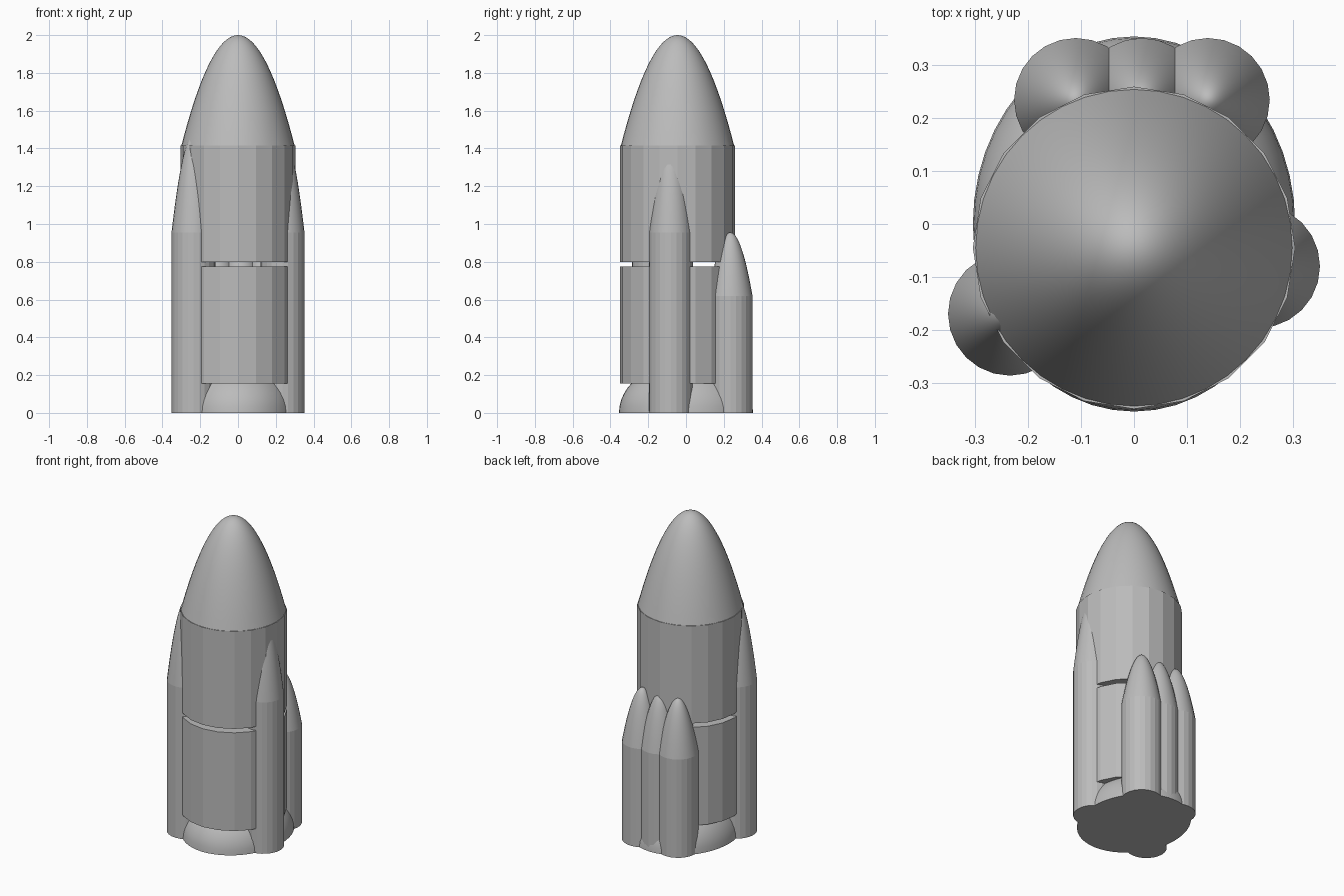
import bpy
import math

cube = bpy.data.objects.get("Cube")
if cube:
    bpy.data.objects.remove(cube, do_unlink=True)

GREY = (0.5, 0.5, 0.5, 1)
grey = bpy.data.materials.new("matte grey")
grey.use_nodes = True
grey.diffuse_color = GREY
grey.node_tree.nodes["Principled BSDF"].inputs["Base Color"].default_value = GREY

BODY_Y, BODY_R = -0.045, 0.305
BOOSTER_R = 0.117


def lathe(name, profile, x, y, sides, smooth=False, stretch_y=1.0):
    """Revolve a bottom-to-top (radius, z) profile, closing both ends."""
    verts, faces, rings = [], [], []
    for r, z in profile:
        count = sides if r > 0 else 1
        rings.append(range(len(verts), len(verts) + count))
        for i in range(count):
            a = math.tau * i / sides
            verts.append((r * math.cos(a), r * math.sin(a) * stretch_y, z))
    for low, high in zip(rings, rings[1:]):
        for i in range(sides):
            j = (i + 1) % sides
            if len(high) == 1:
                faces.append((low[i], low[j], high[0]))
            else:
                faces.append((low[i], low[j], high[j], high[i]))
    faces.append(tuple(reversed(rings[0])))
    if len(rings[-1]) > 1:
        faces.append(tuple(rings[-1]))
    mesh = bpy.data.meshes.new(name)
    mesh.from_pydata(verts, [], faces)
    mesh.materials.append(grey)
    obj = bpy.data.objects.new(name, mesh)
    obj.location = (x, y, 0)
    bpy.context.collection.objects.link(obj)
    if smooth:
        bpy.ops.object.select_all(action="DESELECT")
        obj.select_set(True)
        bpy.context.view_layer.objects.active = obj
        bpy.ops.object.shade_smooth_by_angle(angle=math.radians(40))
    return obj


def nose(name, r, base, tip, x, y, sides):
    """Rounded parabolic nose; rings crowd towards the tip."""
    steps = 20
    profile = [(r * (1 - k / steps), tip - (tip - base) * (1 - k / steps) ** 2)
               for k in range(steps + 1)]
    lathe(name, profile, x, y, sides, smooth=True)


def booster(name, x, y, shoulder, tip):
    lathe(name + "_tube", [(BOOSTER_R, 0), (BOOSTER_R, shoulder)], x, y, 24)
    nose(name + "_nose", BOOSTER_R, shoulder, tip, x, y, 24)


# Two stacked body stages with an open gap between them
for name, low, high in (("lower_stage", 0.155, 0.775), ("upper_stage", 0.80, 1.415)):
    lathe(name, [(BODY_R, low), (BODY_R, high)], 0, BODY_Y, 20)
nose("main_nose", 0.301, 1.41, 2.0, 0, BODY_Y, 40)

# Oval dome at the foot
dome = [(BODY_R * math.cos(a), 0.27 * math.sin(a))
        for a in (math.pi / 2 * k / 12 for k in range(12))]
lathe("base_dome", dome + [(0, 0.27)], 0, 0, 48, True, 0.355 / BODY_R)

# Tall side boosters
booster("right_booster", -0.235, -0.17, 0.955, 1.47)
booster("left_booster", 0.235, -0.08, 0.955, 1.47)

# Short rear boosters
for name, x in (("right", -0.11), ("middle", 0.015), ("left", 0.14)):
    booster("rear_" + name + "_booster", x, 0.235, 0.62, 0.955)
